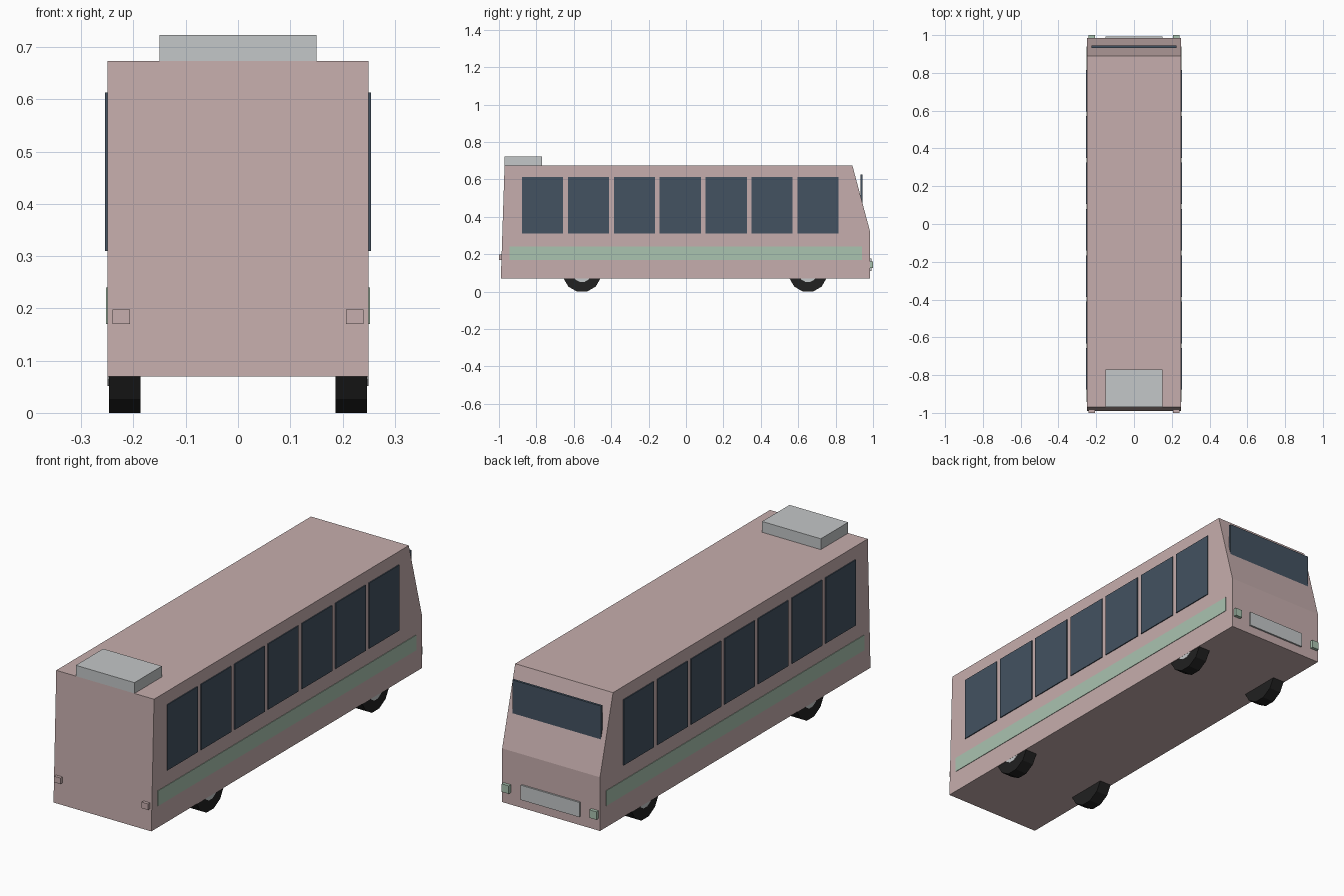
import bpy, bmesh, math
from mathutils import Matrix

old = bpy.data.objects.get("Cube")
if old:
    bpy.data.objects.remove(old, do_unlink=True)


def material(name, rgb):
    m = bpy.data.materials.new(name)
    m.use_nodes = True
    m.diffuse_color = (*rgb, 1)
    m.node_tree.nodes["Principled BSDF"].inputs["Base Color"].default_value = (*rgb, 1)
    return m


PINK = material("dusty_pink_paint", (0.565, 0.423, 0.418))
GLASS = material("dark_blue_glass", (0.056, 0.084, 0.119))
GREY = material("light_grey_metal", (0.552, 0.571, 0.578))
GREEN = material("pale_green_paint", (0.402, 0.546, 0.434))
RUBBER = material("black_rubber", (0.015, 0.015, 0.015))


def finish(name, bm, mat):
    bmesh.ops.recalc_face_normals(bm, faces=bm.faces)
    mesh = bpy.data.meshes.new(name)
    bm.to_mesh(mesh)
    bm.free()
    mesh.materials.append(mat)
    ob = bpy.data.objects.new(name, mesh)
    bpy.context.collection.objects.link(ob)
    return ob


def box(name, x, y, z, mat):
    """Box from (low, high) pairs on each axis."""
    bm = bmesh.new()
    bmesh.ops.create_cube(bm, size=1)
    for v in bm.verts:
        v.co = [r[0] if c < 0 else r[1] for c, r in zip(v.co, (x, y, z))]
    return finish(name, bm, mat)


def wheel_part(name, x, y, z, radius, width, sides, mat):
    """Cylinder lying along x with a flat facet at the bottom."""
    bm = bmesh.new()
    bmesh.ops.create_cone(bm, cap_ends=True, segments=sides, radius1=radius,
                          radius2=radius, depth=width)
    turn = Matrix.Rotation(math.pi / 2, 4, 'Y') @ Matrix.Rotation(math.pi / sides, 4, 'Z')
    bmesh.ops.transform(bm, matrix=Matrix.Translation((x, y, z)) @ turn, verts=bm.verts)
    return finish(name, bm, mat)


# Body shell: side profile extruded across the width
HALF = 0.25
profile = [(-0.99, 0.07), (0.985, 0.07), (0.985, 0.318), (0.89, 0.673), (-0.97, 0.673)]
bm = bmesh.new()
side = bm.faces.new([bm.verts.new((-HALF, y, z)) for y, z in profile])
ext = bmesh.ops.extrude_face_region(bm, geom=[side])
bmesh.ops.translate(bm, vec=(2 * HALF, 0, 0),
                    verts=[g for g in ext["geom"] if isinstance(g, bmesh.types.BMVert)])
finish("body", bm, PINK)

# Roof unit, windscreen and grille
box("roof_unit", (-0.15, 0.15), (-0.97, -0.77), (0.67, 0.723), GREY)
box("windscreen", (-0.226, 0.226), (0.933, 0.944), (0.36, 0.625), GLASS)
box("grille", (-0.15, 0.15), (0.98, 0.993), (0.11, 0.178), GREY)

for label, s in (("left", 1), ("right", -1)):
    def span(a, b):
        return sorted((s * a, s * b))

    # Side windows and stripe
    for i in range(7):
        mid = -0.767 + i * 0.2455
        box(f"{label}_window_{i + 1}", span(0.248, 0.2545),
            (mid - 0.11, mid + 0.11), (0.31, 0.613), GLASS)
    box(f"{label}_stripe", span(0.248, 0.2525), (-0.943, 0.941), (0.17, 0.24), GREEN)

    # Lights at both ends
    box(f"{label}_headlight", span(0.206, 0.242), (0.98, 1.0), (0.125, 0.162), GREEN)
    box(f"{label}_tail_light", span(0.207, 0.24), (-1.0, -0.98), (0.17, 0.198), PINK)

    # Wheels with hubs
    for end, y in (("front", 0.652), ("rear", -0.556)):
        wheel_part(f"{end}_{label}_tyre", s * 0.217, y, 0.1, 0.1035, 0.06, 12, RUBBER)
        wheel_part(f"{end}_{label}_hub", s * 0.234, y, 0.1, 0.05, 0.031, 12, GREY)
